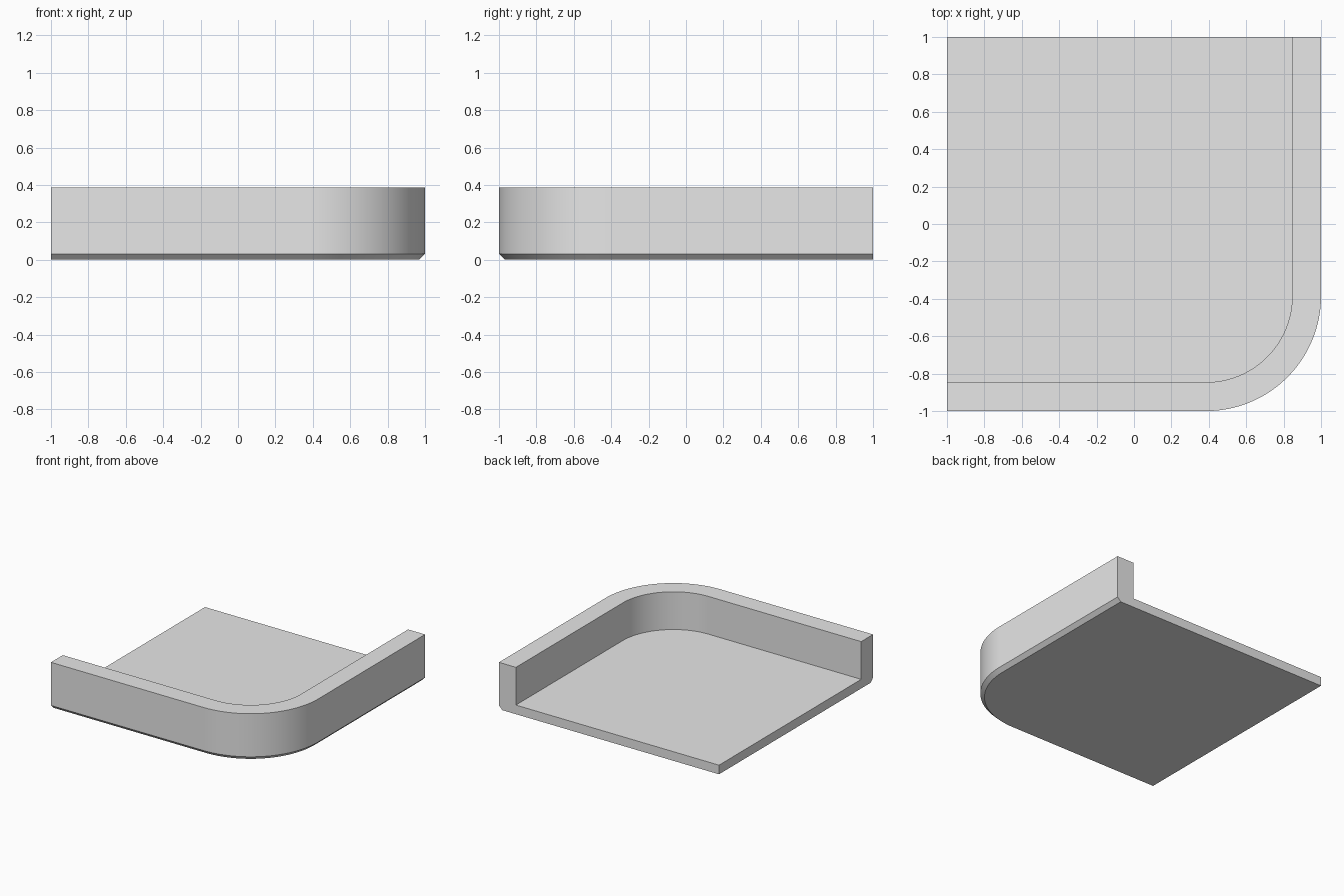
import bpy, bmesh, math

if "Cube" in bpy.data.objects:
    bpy.data.objects.remove(bpy.data.objects["Cube"])

HEIGHT, FLOOR, WALL, CHAMFER = 0.385, 0.075, 0.154, 0.031
RADIUS, STEPS = 0.615, 40
CENTRE = 1 - RADIUS


def path(inset, z):
    """Front and right edges joined by a rounded corner, moved inwards by inset."""
    r = RADIUS - inset
    pts = [(-1, -1 + inset, z)]
    for i in range(STEPS + 1):
        a = -math.pi / 2 + math.pi / 2 * i / STEPS
        pts.append((CENTRE + r * math.cos(a), -CENTRE + r * math.sin(a), z))
    pts.append((1 - inset, 1, z))
    return pts


# Wall section as (inset, height), from the inner foot to the chamfered underside
section = [(WALL, FLOOR), (WALL, HEIGHT), (0, HEIGHT), (0, CHAMFER), (CHAMFER, 0)]

bm = bmesh.new()
rows = [[bm.verts.new(p) for p in path(d, z)] for d, z in section]

# Wall: inner side, rim, outer side and chamfer
for a, b in zip(rows, rows[1:]):
    for i in range(len(a) - 1):
        bm.faces.new((a[i], a[i + 1], b[i + 1], b[i]))

# Floor top, underside and the two cut ends
top_corner = bm.verts.new((-1, 1, FLOOR))
low_corner = bm.verts.new((-1, 1, 0))
bm.faces.new(rows[0] + [top_corner])
bm.faces.new(rows[-1] + [low_corner])
for end in (0, -1):
    bm.faces.new([r[end] for r in rows] + [low_corner, top_corner])
bmesh.ops.recalc_face_normals(bm, faces=bm.faces)

mesh = bpy.data.meshes.new("corner_tray")
bm.to_mesh(mesh)
bm.free()
tray = bpy.data.objects.new("corner_tray", mesh)
bpy.context.collection.objects.link(tray)

# Plain grey
grey = bpy.data.materials.new("light_grey")
grey.diffuse_color = (0.8, 0.8, 0.8, 1)
grey.use_nodes = True
grey.node_tree.nodes["Principled BSDF"].inputs["Base Color"].default_value = grey.diffuse_color
mesh.materials.append(grey)

# Smooth corner with crisp edges
bpy.context.view_layer.objects.active = tray
tray.select_set(True)
bpy.ops.object.shade_smooth_by_angle(angle=math.radians(30))
